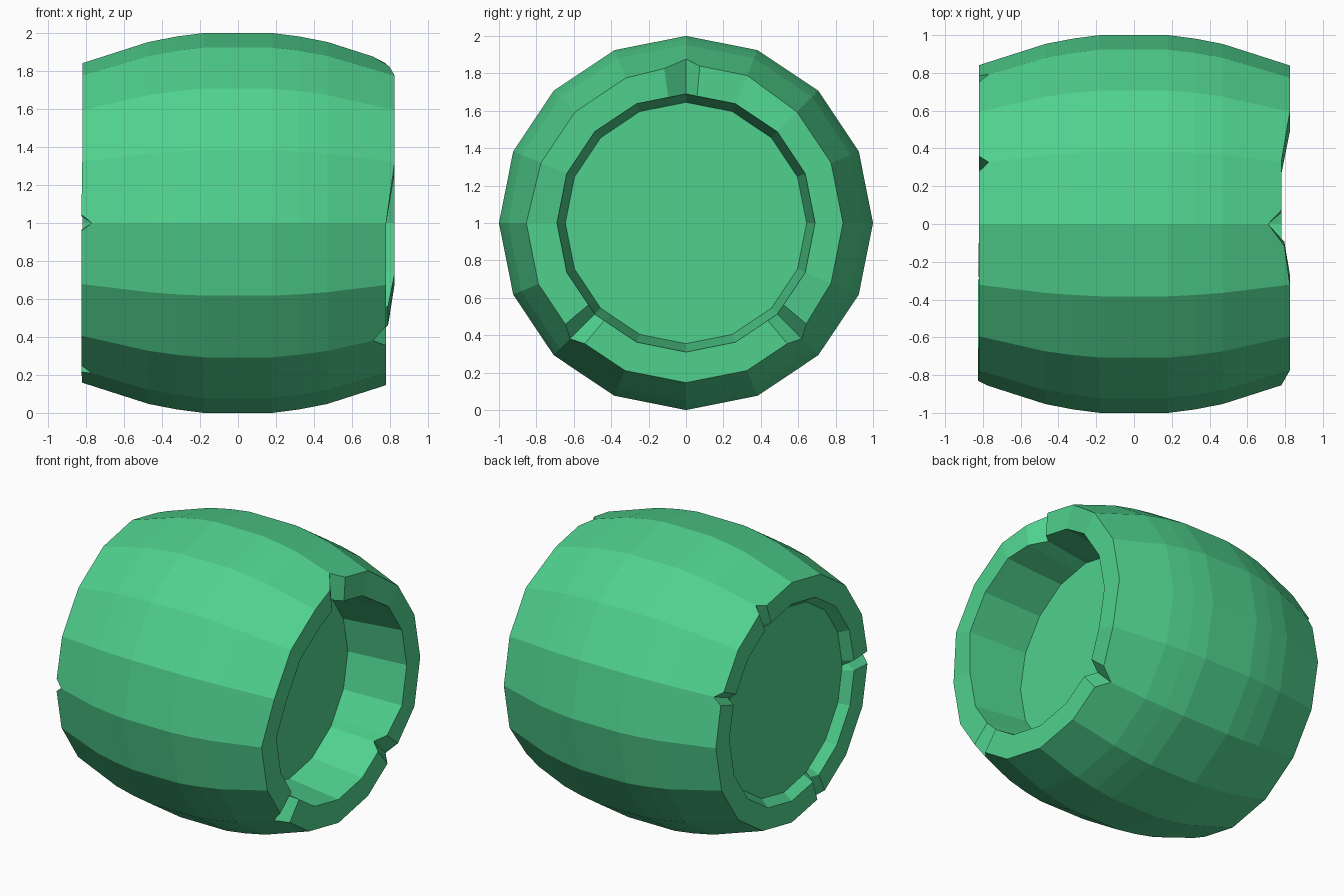
import bpy, bmesh, math

cube = bpy.data.objects.get("Cube")
if cube:
    bpy.data.objects.remove(cube)

green = bpy.data.materials.new("barrel green")
green.use_nodes = True
colour = (0.08, 0.64, 0.27, 1)
green.diffuse_color = colour
green.node_tree.nodes["Principled BSDF"].inputs["Base Color"].default_value = colour

SIDES = 16
STEP = 360 / SIDES

# Rim position along the axis at each stave edge, and notches {edge: (depth x, widths)}
left_rim = {i: 0.78 for i in range(SIDES)}
for i in (0, 1, 2, 5, 6, 7, 15):
    left_rim[i] = 0.825
left_notches = {4: (0.71, 5, 8), 10: (0.71, 5, 5), 14: (0.71, 5, 5)}
right_rim = {i: -0.82 for i in range(SIDES)}
for i in (8, 9, 10, 11):
    right_rim[i] = -0.825
right_notches = {i: (-0.77, 3, 3) for i in (1, 3, 8, 11)}

# Angles shared by every ring: stave edges plus the sides of each notch
angles = {i * STEP for i in range(SIDES)}
for notches in (left_notches, right_notches):
    for i, (_, before, after) in notches.items():
        angles |= {i * STEP - before, i * STEP + after}
angles = sorted(angles)


def chord(angle):
    """Radius factor that keeps a point on the flat side of the polygon."""
    half = math.radians(STEP / 2)
    return math.cos(half) / math.cos(math.radians(angle % STEP) - half)


def rim_x(angle, rim, notches):
    """Axis position of the rim, dropping to the notch bottom near a notch."""
    i = int(angle // STEP)
    t = angle / STEP - i
    x = rim[i] * (1 - t) + rim[(i + 1) % SIDES] * t
    for edge, (deep, before, after) in notches.items():
        d = angle - edge * STEP
        w = after if d > 0 else before
        if abs(d) < w:
            x = deep + (x - deep) * abs(d) / w
    return x


def bulge(x):
    """Outer radius beyond the last full ring."""
    return 0.953 - (abs(x) - 0.47) * 0.32


bm = bmesh.new()


def ring(x_of, r_of):
    verts = []
    for a in angles:
        x = x_of(a)
        r = r_of(x) * chord(a)
        t = math.radians(a)
        verts.append(bm.verts.new((x, r * math.cos(t), 1 + r * math.sin(t))))
    return verts


def left(a):
    return rim_x(a, left_rim, left_notches)


def right(a):
    return rim_x(a, right_rim, right_notches)


# Shallow end, outer staves, then the deep recess
rings = [ring(lambda a: -0.76, lambda x: 0.645),
         ring(right, lambda x: 0.69),
         ring(right, bulge)]
body = [(0.47, 0.953), (0.32, 0.982), (0.18, 1.0)]
for x, r in [(-x, r) for x, r in body] + body[::-1]:
    rings.append(ring(lambda a, x=x: x, lambda _, r=r: r))
rings += [ring(left, bulge),
          ring(left, lambda x: 0.69),
          ring(lambda a: 0.4, lambda x: 0.645)]

n = len(angles)
for lower, upper in zip(rings, rings[1:]):
    for i in range(n):
        j = (i + 1) % n
        bm.faces.new((lower[i], lower[j], upper[j], upper[i]))
bm.faces.new(rings[0])
bm.faces.new(rings[-1])
bmesh.ops.recalc_face_normals(bm, faces=bm.faces)

mesh = bpy.data.meshes.new("barrel")
bm.to_mesh(mesh)
bm.free()
mesh.materials.append(green)
barrel = bpy.data.objects.new("barrel", mesh)
bpy.context.collection.objects.link(barrel)
